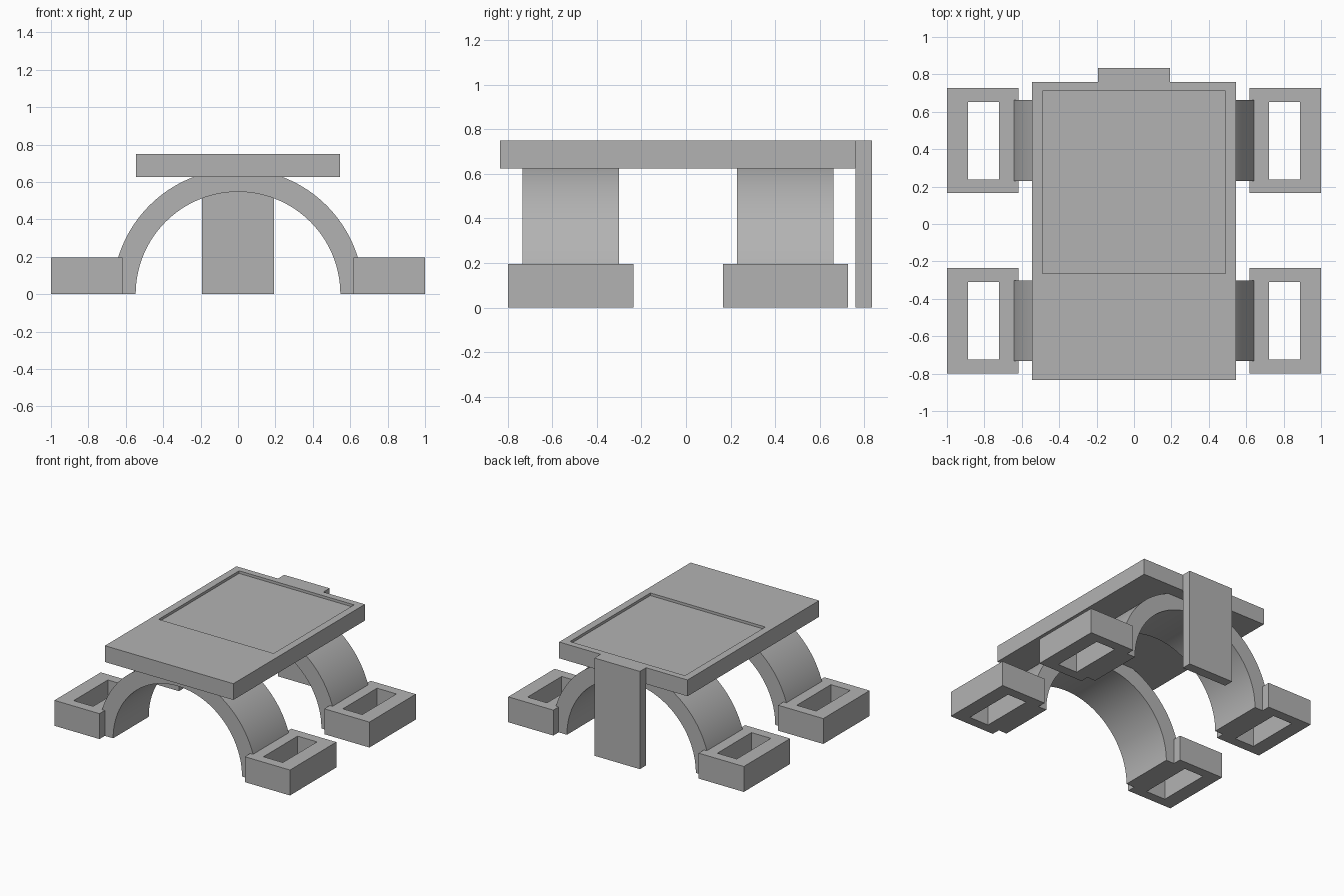
import bpy
import bmesh
from math import pi, sin, cos

old = bpy.data.objects.get("Cube")
if old:
    bpy.data.objects.remove(old, do_unlink=True)

grey = bpy.data.materials.new("plain grey")
grey.use_nodes = True
colour = (0.45, 0.45, 0.45, 1)
grey.diffuse_color = colour
grey.node_tree.nodes["Principled BSDF"].inputs["Base Color"].default_value = colour


def skin(name, loops, closed):
    """Join successive vertex loops; either close the chain or cap both ends."""
    bm = bmesh.new()
    rings = [[bm.verts.new(p) for p in loop] for loop in loops]
    pairs = list(zip(rings, rings[1:]))
    if closed:
        pairs.append((rings[-1], rings[0]))
    else:
        bm.faces.new(rings[0])
        bm.faces.new(rings[-1])
    for a, b in pairs:
        n = len(a)
        for i in range(n):
            j = (i + 1) % n
            bm.faces.new((a[i], a[j], b[j], b[i]))
    bmesh.ops.recalc_face_normals(bm, faces=bm.faces)
    mesh = bpy.data.meshes.new(name)
    bm.to_mesh(mesh)
    bm.free()
    mesh.materials.append(grey)
    obj = bpy.data.objects.new(name, mesh)
    bpy.context.collection.objects.link(obj)
    return obj


def rect(x0, x1, y0, y1, z):
    return [(x0, y0, z), (x1, y0, z), (x1, y1, z), (x0, y1, z)]


# Table top with a shallow rectangular recess
slab = (-0.545, 0.545, -0.835, 0.76)
recess = (-0.488, 0.488, -0.265, 0.71)
skin("table_top", [rect(*slab, 0.625), rect(*slab, 0.75),
                   rect(*recess, 0.75), rect(*recess, 0.73)], closed=False)

# Upright panel at the back
panel = (-0.193, 0.193, 0.76, 0.835)
skin("back_panel", [rect(*panel, 0), rect(*panel, 0.75)], closed=False)


# Half-ring arch across the width
def arch(name, y0, y1, inner=0.547, outer=0.67, steps=64):
    loops = []
    for i in range(steps + 1):
        c, s = cos(pi * i / steps), sin(pi * i / steps)
        loops.append([(r * c, y, r * s) for r, y in
                      ((inner, y0), (outer, y0), (outer, y1), (inner, y1))])
    obj = skin(name, loops, closed=False)
    bpy.ops.object.select_all(action="DESELECT")
    obj.select_set(True)
    bpy.context.view_layer.objects.active = obj
    bpy.ops.object.shade_smooth_by_angle()


# Arches with an open rectangular foot at each end
for end, y in (("front", -0.517), ("back", 0.446)):
    arch(end + "_arch", y - 0.216, y + 0.216)
    for side, s in (("left", 1), ("right", -1)):
        outside = (s * 0.617, s * 1.0, y - 0.281, y + 0.281)
        hole = (s * 0.723, s * 0.888, y - 0.207, y + 0.207)
        skin(f"{end}_{side}_foot", [rect(*outside, 0), rect(*outside, 0.195),
                                    rect(*hole, 0.195), rect(*hole, 0)], closed=True)
